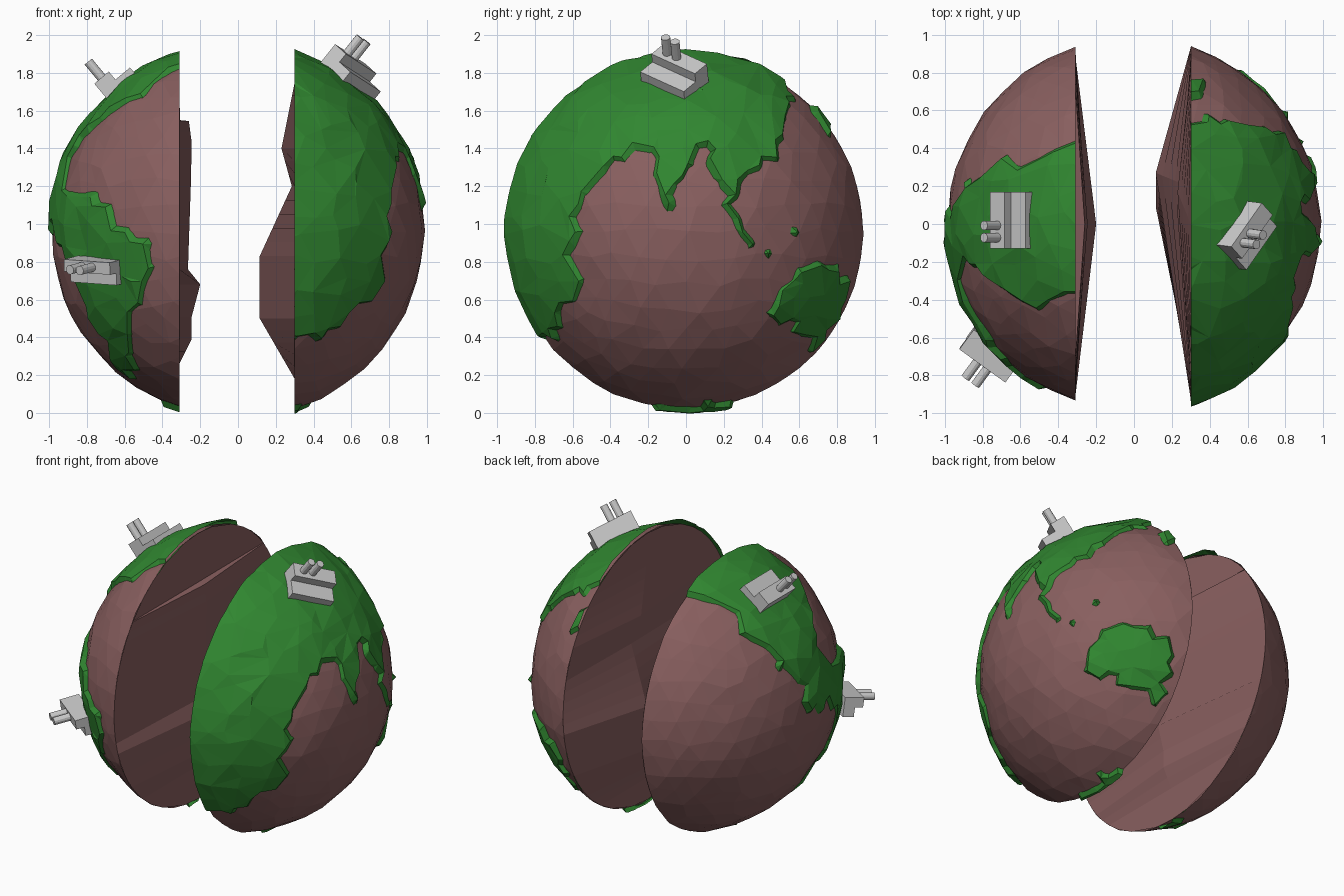
import bpy, bmesh, math, random
from mathutils import Vector, Matrix, noise

if "Cube" in bpy.data.objects:
    bpy.data.objects.remove(bpy.data.objects["Cube"])

random.seed(4)
C = Vector((0, 0, 0.96))
R = 0.985
CUT = {"left": -0.31, "right": 0.30}


def material(name, rgb):
    m = bpy.data.materials.new(name)
    m.diffuse_color = (*rgb, 1)
    m.use_nodes = True
    m.node_tree.nodes["Principled BSDF"].inputs["Base Color"].default_value = m.diffuse_color
    return m


ROCK = material("rock", (0.25, 0.115, 0.115))
GRASS = material("grass", (0.03, 0.24, 0.03))


def finish(bm, name, mat=None):
    me = bpy.data.meshes.new(name)
    bm.to_mesh(me)
    bm.free()
    ob = bpy.data.objects.new(name, me)
    bpy.context.collection.objects.link(ob)
    if mat:
        me.materials.append(mat)
    return ob


def slice_half(bm, side):
    left = side == "left"
    bmesh.ops.bisect_plane(bm, geom=bm.verts[:] + bm.edges[:] + bm.faces[:],
                           plane_co=(CUT[side], 0, 0), plane_no=(1, 0, 0),
                           clear_outer=left, clear_inner=not left)


def inside(u, v, poly):
    hit = False
    for (a, b), (c, d) in zip(poly, poly[1:] + poly[:1]):
        if (b > v) != (d > v) and u < (c - a) * (v - b) / (d - b) + a:
            hit = not hit
    return hit


# coastlines: right half seen from the right (y, z)
RIGHT_LAND = [
    [(-1.2, 0.38), (-0.66, 0.38), (-0.66, 0.57), (-0.53, 0.62), (-0.58, 0.8), (-0.54, 1.12),
     (-0.42, 1.3), (-0.22, 1.39), (-0.09, 1.05), (0.0, 1.3), (0.11, 1.4), (0.16, 1.18),
     (0.25, 0.9), (0.36, 0.89), (0.29, 1.1), (0.38, 1.3), (0.52, 1.33), (0.5, 1.5),
     (0.57, 1.62), (0.56, 2.1), (-1.2, 2.1)],
    [(0.41, 0.5), (0.5, 0.67), (0.62, 0.78), (0.74, 0.8), (0.86, 0.7), (0.83, 0.55),
     (0.67, 0.31), (0.59, 0.42)],
    [(0.63, 1.72), (0.7, 1.66), (0.82, 1.5), (0.74, 1.47), (0.68, 1.58)],
    [(0.5, 0.98), (0.56, 1.06), (0.62, 0.96), (0.55, 0.92)],
    [(0.37, 0.86), (0.52, 0.86), (0.5, 0.79), (0.4, 0.81)],
    [(0.64, 0.97), (0.73, 0.96), (0.68, 1.03)],
    [(-0.2, -0.1), (-0.2, 0.06), (0.0, 0.04), (0.25, 0.07), (0.25, -0.1)]]
# left half: northern land from the top (x, y), southern land from the front (x, z)
LEFT_TOP = [(-0.2, 0.5), (-0.32, 0.47), (-0.5, 0.34), (-0.68, 0.36), (-0.85, 0.25),
            (-0.99, 0.06), (-0.99, -0.2), (-0.87, -0.22), (-0.71, -0.34),
            (-0.5, -0.45), (-0.33, -0.36), (-0.2, -0.36)]
LEFT_FRONT = [(-1.0, 1.45), (-0.93, 1.4), (-0.9, 1.16), (-0.82, 1.17), (-0.69, 1.11),
              (-0.6, 0.97), (-0.45, 0.88), (-0.49, 0.62), (-0.57, 0.5), (-0.53, 0.17),
              (-0.65, 0.25), (-0.77, 0.5), (-0.86, 0.68), (-0.97, 0.95)]


def is_land(p, side):
    if side == "right":
        return p.x > 0.1 and any(inside(p.y, p.z, q) for q in RIGHT_LAND)
    if p.x > -0.1:
        return False
    return (p.z > 0.96 and inside(p.x, p.y, LEFT_TOP)) or \
           (p.y < 0 and inside(p.x, p.z, LEFT_FRONT)) or \
           (p.z < 0.1 and math.hypot(p.x + 0.3, p.y + 0.05) < 0.1)


def rand_vec(s):
    return Vector([random.uniform(-s, s) for _ in range(3)])


def rock_half(side):
    bm = bmesh.new()
    bmesh.ops.create_icosphere(bm, subdivisions=4, radius=R)
    for v in bm.verts:
        v.co = C + (v.co + rand_vec(0.025)).normalized() * (R + random.uniform(-0.004, 0.006))
    slice_half(bm, side)
    finish(bm, side + "_rock_half", ROCK)


def land(side):
    bm = bmesh.new()
    bmesh.ops.create_icosphere(bm, subdivisions=5, radius=R)
    dry = set()
    for v in bm.verts:
        d = (v.co + rand_vec(0.018)).normalized()
        if is_land(C + d * R, side):
            dry.add(v)
            r = 1.004 + 0.014 * noise.noise(d * 5) + random.uniform(-0.003, 0.008)
        else:
            r = 0.945
        v.co = C + d * r
    bmesh.ops.delete(bm, geom=[f for f in bm.faces if not dry & set(f.verts)], context="FACES")
    ob = finish(bm, side + "_land", GRASS)
    # coarser facets, then trim at the fault
    mod = ob.modifiers.new("coarse", "DECIMATE")
    mod.ratio = 0.5
    deps = bpy.context.evaluated_depsgraph_get()
    bm = bmesh.new()
    bm.from_object(ob, deps)
    ob.modifiers.clear()
    slice_half(bm, side)
    bm.to_mesh(ob.data)
    bm.free()


# broken inner faces: rows of (z, ridge x, ridge y) spanning the cut circle
FAULT = {
    "left": [(1.88, -0.31, 0), (1.55, -0.308, 0), (1.545, -0.26, 0), (1.43, -0.245, 0),
             (1.2, -0.25, 0), (0.76, -0.265, 0), (0.68, -0.2, 0), (0.51, -0.245, 0),
             (0.39, -0.245, 0), (0.26, -0.31, 0), (0.04, -0.31, 0)],
    "right": [(1.88, 0.3, 0), (1.75, 0.3, 0), (1.4, 0.23, 0.17), (1.2, 0.285, 0.2),
              (0.83, 0.115, 0.27), (0.5, 0.115, 0.09), (0.18, 0.3, 0), (0.04, 0.3, 0)]}


def fault_face(side):
    x0 = CUT[side]
    rim = math.sqrt(R * R - x0 * x0) - 0.002
    keys = FAULT[side]
    rows = []
    for (za, xa, ya), (zb, xb, yb) in zip(keys, keys[1:]):
        n = max(1, round((za - zb) / 0.07))
        rows += [(za + (zb - za) * i / n, xa + (xb - xa) * i / n, ya + (yb - ya) * i / n)
                 for i in range(n)]
    rows = [(C.z + rim, x0, 0)] + rows + [keys[-1], (C.z - rim, x0, 0)]
    bm = bmesh.new()
    grid = []
    for z, x, y in rows:
        w = math.sqrt(max(rim ** 2 - (z - C.z) ** 2, 1e-6))
        grid.append([bm.verts.new(p) for p in ((x0, -w, z), (x, y, z), (x0, w, z))])
    for a, b in zip(grid, grid[1:]):
        for i in (0, 1):
            q = (a[i], a[i + 1], b[i + 1], b[i])
            bm.faces.new(q if side == "left" else q[::-1])
    finish(bm, side + "_fault_face", ROCK)


for s in CUT:
    rock_half(s)
    land(s)
    fault_face(s)


# factories: low hall, taller hall and two chimneys standing on the surface
def factory(name, centre, normal, along, depth, shift):
    n = Vector(normal).normalized()
    u = Vector(along)
    u = (u - n * u.dot(n)).normalized()
    t = n.cross(u)
    frame = Matrix.Translation(Vector(centre)) @ Matrix((u, t, n)).transposed().to_4x4()
    bm = bmesh.new()

    def box(lo, hi):
        lo, hi = Vector(lo), Vector(hi)
        bmesh.ops.create_cube(bm, size=1, matrix=frame @ Matrix.Translation((lo + hi) / 2)
                              @ Matrix.Diagonal((*(hi - lo), 1)))

    box((-0.15, -depth / 2, -0.03), (0.15, depth / 2, 0.045))
    box((-0.15, 0, -0.03), (0.15, depth / 2, 0.1))
    for k in (-0.032, 0.032):
        bmesh.ops.create_cone(bm, cap_ends=True, segments=12, radius1=0.025, radius2=0.025,
                              depth=0.14, matrix=frame @ Matrix.Translation((shift + k, depth / 4, 0.14)))
    finish(bm, name)


factory("factory_right", (0.59, -0.06, 1.77), (0.62, -0.08, 0.78), (0.18, 0.26, -0.12), 0.2, -0.05)
factory("factory_left", (-0.62, 0.02, 1.73), (-0.64, 0, 0.77), (0, 1, 0), 0.2, -0.06)
factory("factory_front", (-0.74, -0.66, 0.755), (-0.58, -0.79, -0.15), (0.81, -0.59, -0.06), 0.13, 0)
